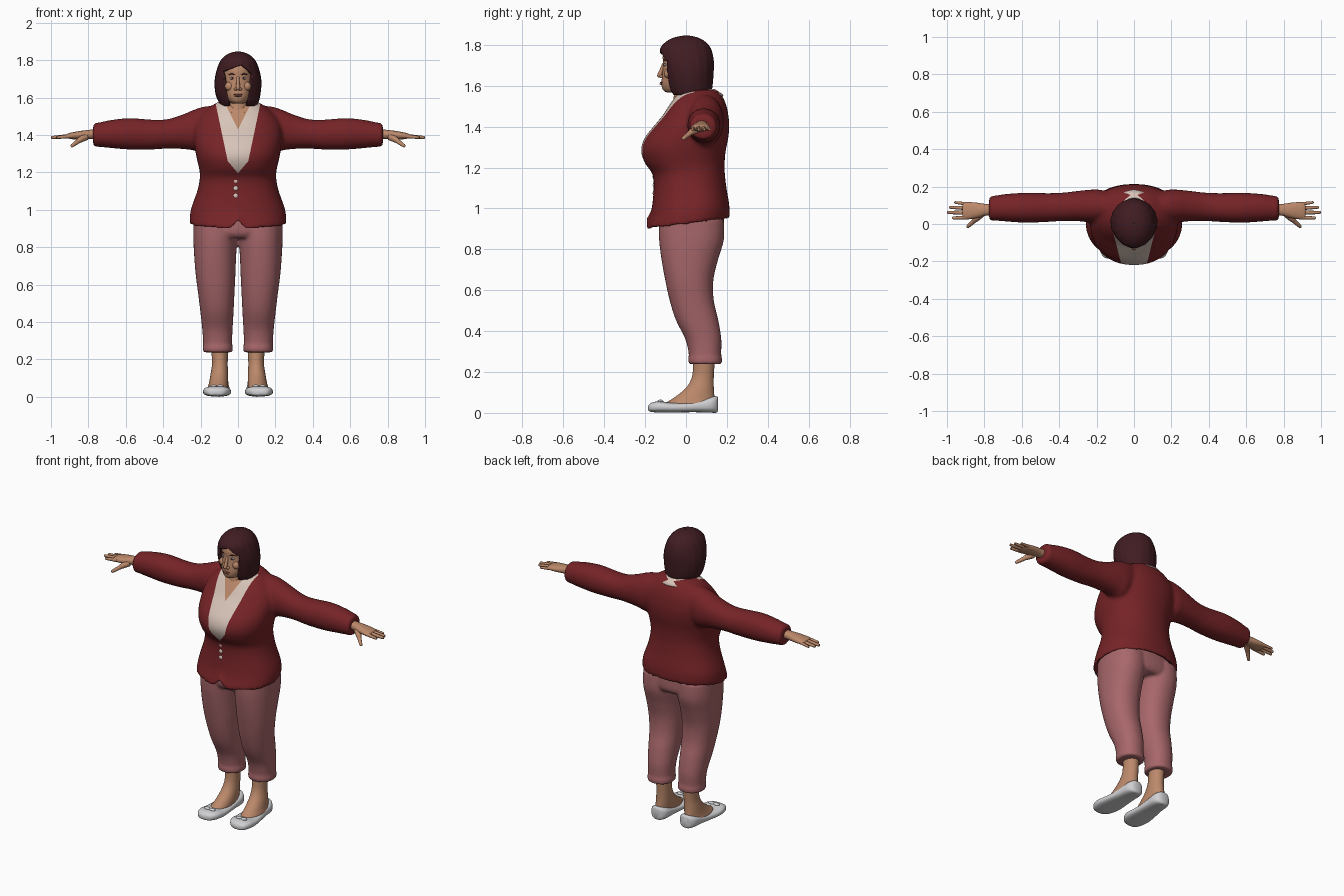
import bpy, bmesh, math
from mathutils import Vector, Matrix

if "Cube" in bpy.data.objects:
    bpy.data.objects.remove(bpy.data.objects["Cube"])


def material(name, rgb):
    m = bpy.data.materials.new(name)
    m.diffuse_color = (*rgb, 1)
    m.use_nodes = True
    m.node_tree.nodes["Principled BSDF"].inputs["Base Color"].default_value = m.diffuse_color
    return m


RED = material("dark red wool", (0.18, 0.017, 0.02))
CREAM = material("cream cotton", (0.68, 0.55, 0.48))
PINK = material("dusty pink", (0.39, 0.135, 0.145))
SKIN = material("skin", (0.50, 0.25, 0.145))
HAIR = material("dark auburn hair", (0.052, 0.012, 0.016))
WHITE = material("white leather", (0.63, 0.63, 0.65))
LIPS = material("lips", (0.30, 0.10, 0.08))
EYE = material("eye white", (0.6, 0.55, 0.5))


def spline(rings, k):
    """Catmull-Rom interpolation through ring tuples."""
    out = []
    for i in range(len(rings) - 1):
        a, b, c, d = (rings[max(0, min(len(rings) - 1, i + j))] for j in (-1, 0, 1, 2))
        for s in range(k):
            t = s / k
            out.append([0.5 * (2 * q + (r - p) * t + (2 * p - 5 * q + 4 * r - w) * t * t
                               + (3 * q - p - 3 * r + w) * t ** 3)
                        for p, q, r, w in zip(a, b, c, d)])
    return out + [list(rings[-1])]


def loft(bm, rings, n=32, k=4, p=1.0, place=lambda u, v, t: (u, v, t), ripple=0):
    """Skin closed rings (t, centre_u, half_u, low_v, high_v)."""
    rows = []
    for t, cu, hu, lo, hi in spline(rings, k):
        row = []
        for i in range(n):
            a = math.tau * i / n
            c, s = math.cos(a), math.sin(a)
            w = 1 + ripple * math.sin(a * 17)
            c = math.copysign(abs(c) ** p, c) * w
            s = math.copysign(abs(s) ** p, s) * w
            row.append(bm.verts.new(place(cu + hu * c, (lo + hi) / 2 + (hi - lo) / 2 * s, t)))
        rows.append(row)
    for r0, r1 in zip(rows, rows[1:]):
        for i in range(n):
            bm.faces.new((r0[i], r0[(i + 1) % n], r1[(i + 1) % n], r1[i]))
    bm.faces.new(rows[0][::-1])
    bm.faces.new(rows[-1])


def tube(bm, p0, p1, r0, r1, n=12):
    """Rounded tapering finger-like form between two points."""
    p0, p1 = Vector(p0), Vector(p1)
    length = (p1 - p0).length
    q = (p1 - p0).to_track_quat('Z', 'Y')
    rings = [(0, 0, r0, -r0, r0), (length * 0.5, 0, (r0 + r1) / 2, -(r0 + r1) / 2, (r0 + r1) / 2),
             (length - r1, 0, r1, -r1, r1), (length - r1 * 0.3, 0, r1 * 0.7, -r1 * 0.7, r1 * 0.7),
             (length, 0, r1 * 0.15, -r1 * 0.15, r1 * 0.15)]
    loft(bm, rings, n, 2, 1, lambda u, v, t: p0 + q @ Vector((u, v, t)))


def ball(bm, centre, size):
    bmesh.ops.create_uvsphere(bm, u_segments=16, v_segments=10, radius=1,
                              matrix=Matrix.Translation(centre) @ Matrix.Diagonal((*size, 1)))


def finish(name, bm, mats, mirror=False, angle=50):
    bmesh.ops.recalc_face_normals(bm, faces=bm.faces[:])
    me = bpy.data.meshes.new(name)
    bm.to_mesh(me)
    bm.free()
    for m in mats:
        me.materials.append(m)
    me.polygons.foreach_set("use_smooth", [True] * len(me.polygons))
    me.set_sharp_from_angle(angle=math.radians(angle))
    ob = bpy.data.objects.new(name, me)
    bpy.context.collection.objects.link(ob)
    if mirror:
        ob.modifiers.new("mirror", 'MIRROR').use_mirror_merge = False
    return ob


def fuse(ob, voxel, smooth):
    """Merge overlapping forms into one smooth skin and return it as a bmesh."""
    r = ob.modifiers.new("fuse", 'REMESH')
    r.mode, r.voxel_size = 'VOXEL', voxel
    s = ob.modifiers.new("relax", 'SMOOTH')
    s.factor, s.iterations = 0.5, smooth
    dg = bpy.context.evaluated_depsgraph_get()
    me = bpy.data.meshes.new_from_object(ob.evaluated_get(dg))
    bpy.data.objects.remove(ob)
    bm = bmesh.new()
    bm.from_mesh(me)
    return bm


def slice_line(bm, x0, z0, slope, s):
    """Cut edges along the line x = s * (x0 + slope * (z - z0)) seen from the front."""
    bmesh.ops.bisect_plane(bm, geom=bm.verts[:] + bm.edges[:] + bm.faces[:], dist=1e-5,
                           plane_co=(s * x0, 0, z0), plane_no=Vector((1, 0, -s * slope)).normalized())


# Jacket: torso and sleeves fused, hem tilted up toward the back
bm = bmesh.new()
torso = [(0.955, 0, .235, -.15, .19), (0.925, 0, .245, -.18, .205), (0.93, 0, .258, -.195, .213),
         (1.0, 0, .252, -.17, .212), (1.1, 0, .218, -.158, .198), (1.17, 0, .204, -.165, .19),
         (1.22, 0, .208, -.2, .189), (1.28, 0, .222, -.22, .194), (1.34, 0, .232, -.205, .206),
         (1.4, 0, .236, -.16, .212), (1.45, 0, .23, -.118, .208), (1.5, 0, .205, -.085, .199),
         (1.55, 0, .15, -.05, .177), (1.58, 0, .1, -.02, .15)]
loft(bm, torso, 48, 4, 0.9,
     lambda u, v, t: (u, v, t + 0.12 * v * max(0, min(1, (1.1 - t) / .17))))
sleeve = [(.08, .09, .07, 1.4, 1.56), (.18, .095, .088, 1.31, 1.552), (.24, .096, .087, 1.318, 1.533),
          (.3, .096, .081, 1.325, 1.508), (.38, .092, .076, 1.327, 1.484), (.46, .088, .077, 1.322, 1.482),
          (.58, .087, .08, 1.322, 1.49), (.68, .087, .074, 1.33, 1.48), (.74, .085, .067, 1.336, 1.467),
          (.765, .083, .066, 1.337, 1.464), (.775, .082, .05, 1.35, 1.45)]
for s in (1, -1):
    loft(bm, sleeve, 32, 4, 0.95, lambda u, v, t: (s * t, u, v))
bm = fuse(finish("jacket", bm, [RED]), 0.011, 5)
for v in bm.verts:  # rounded notch where the jacket fronts meet
    if v.co.y < 0 and v.co.z < 1.0:
        v.co.z += .045 * max(0, 1 - abs(v.co.x) / .05) ** 1.5 * min(1, (1.0 - v.co.z) / .1)
# Shirt panel and open neckline cut into the chest
for s in (1, -1):
    slice_line(bm, .055, 1.26, .21, s)
    slice_line(bm, 0, 1.195, .846, s)
    slice_line(bm, 0, 1.43, .5, s)
for f in bm.faces:
    c = f.calc_center_median()
    x, z = abs(c.x), c.z
    f.material_index = 0
    if c.y < .04 and z > 1.195 and x < min(.055 + (z - 1.26) * .21, (z - 1.195) * .846):
        f.material_index = 2 if x < (z - 1.43) * .5 else 1
finish("jacket_and_shirt", bm, [RED, CREAM, SKIN], angle=70)

# Jacket buttons
bm = bmesh.new()
for z in (1.155, 1.115, 1.075):
    ball(bm, (-.012, -.153, z), (.015, .01, .015))
finish("jacket_buttons", bm, [CREAM])

# Shirt collar: folded strip around the neck with front points
bm = bmesh.new()
rows = []
for i in range(41):
    a = math.radians(22 + 316 * i / 40)
    c, s = math.cos(a), math.sin(a)
    f = (1 + c) / 2
    top, drop = 1.585 - .065 * f ** 1.5, .03 + .045 * f ** 6
    rows.append([bm.verts.new(p) for p in (
        (.078 * s, .03 - .095 * c, top - .02), (.086 * s, .032 - .108 * c, top),
        (.106 * s, .034 - .128 * c, top - drop * .5), ((.118 + .025 * f ** 6) * s, .036 - .148 * c, top - drop))])
for r0, r1 in zip(rows, rows[1:]):
    for j in range(3):
        bm.faces.new((r0[j], r1[j], r1[j + 1], r0[j + 1]))
finish("shirt_collar", bm, [CREAM]).modifiers.new("cloth", 'SOLIDIFY').thickness = 0.008

# Trousers: hips and legs fused
bm = bmesh.new()
loft(bm, [(.85, 0, .2, -.11, .165), (.88, 0, .235, -.13, .185), (.95, 0, .238, -.13, .185),
          (.99, 0, .225, -.12, .18)], 40, 3, 0.9)
leg = [(.238, .108, .074, .02, .17), (.245, .108, .08, .012, .176), (.272, .108, .08, .011, .176),
       (.285, .109, .077, .014, .172), (.36, .11, .081, -.003, .173), (.455, .1125, .089, -.05, .158),
       (.55, .116, .097, -.08, .136), (.65, .12, .106, -.102, .134), (.75, .122, .112, -.12, .157),
       (.85, .121, .118, -.132, .186), (.95, .118, .12, -.132, .185)]
for s in (1, -1):
    loft(bm, leg, 36, 4, 0.92, lambda u, v, t: (s * u, v, t))
finish("trousers", fuse(finish("legs", bm, [PINK]), 0.009, 4), [PINK], angle=70)

# Ankles and feet
bm = bmesh.new()
loft(bm, [(.02, .108, .05, -.11, .13), (.045, .108, .055, -.105, .14), (.07, .104, .052, -.065, .14),
          (.12, .1, .047, -.002, .136), (.18, .097, .042, .03, .136), (.27, .098, .046, .036, .142)],
     28, 4, 1, lambda u, v, t: (u, v, t))
finish("feet", bm, [SKIN], mirror=True)

# Flat shoes with a small bow on the toe
bm = bmesh.new()
loft(bm, [(-.186, .12, .012, .015, .03), (-.178, .118, .042, .007, .044), (-.155, .115, .062, .003, .054),
          (-.12, .113, .073, .002, .056), (-.07, .111, .074, .002, .05), (0, .108, .066, .003, .052),
          (.06, .104, .06, .003, .063), (.12, .102, .056, .001, .078), (.148, .102, .04, .001, .082),
          (.157, .102, .02, .01, .075)], 28, 4, 0.72, lambda u, v, t: (u, t, v))
for dx in (-.018, .018):
    ball(bm, (.113 + dx, -.125, .057), (.02, .014, .008))
finish("shoes", bm, [WHITE], mirror=True)

# Hands: palm, four fingers, thumb
bm = bmesh.new()
loft(bm, [(.74, .078, .032, 1.375, 1.432), (.79, .076, .031, 1.378, 1.428), (.84, .073, .041, 1.376, 1.422),
          (.885, .071, .046, 1.377, 1.414), (.91, .07, .042, 1.382, 1.408), (.918, .07, .03, 1.388, 1.402)],
     24, 3, 0.9, lambda u, v, t: (t, u, v))
for y0, y1, x1, r in ((.035, .032, .972, .0105), (.06, .062, 1.0, .011),
                      (.084, .09, .99, .0105), (.106, .116, .962, .009)):
    tube(bm, (.885, y0, 1.395), (x1, y1, 1.386), r + .001, r * .75)
tube(bm, (.815, .055, 1.39), (.86, .012, 1.365), .02, .014)
tube(bm, (.845, .026, 1.373), (.893, -.018, 1.338), .0135, .009)
finish("hands", bm, [SKIN], mirror=True)

# Neck and head with nose, ears hidden by hair
bm = bmesh.new()
loft(bm, [(1.42, 0, .07, -.06, .09), (1.5, 0, .068, -.066, .09), (1.56, 0, .06, -.058, .085),
          (1.64, 0, .06, -.05, .08)], 28, 3)
loft(bm, [(1.568, 0, .025, -.095, -.02), (1.575, 0, .042, -.108, .01), (1.59, 0, .056, -.117, .03),
          (1.615, 0, .069, -.12, .05), (1.65, 0, .079, -.117, .08), (1.705, 0, .083, -.112, .1),
          (1.75, 0, .08, -.113, .1), (1.79, 0, .065, -.09, .08), (1.812, 0, .02, -.04, .03)], 36, 4)
tube(bm, (0, -.107, 1.71), (0, -.134, 1.64), .008, .011)
for s in (1, -1):
    ball(bm, (s * .012, -.12, 1.645), (.009, .01, .008))
    ball(bm, (s * .046, -.088, 1.66), (.024, .02, .024))
finish("head_and_neck", bm, [SKIN])

# Facial features
for name, mat, y, size in (("eyes", EYE, -.1, (.014, .009, .0065)), ("irises", HAIR, -.1045, (.006, .006, .006))):
    bm = bmesh.new()
    ball(bm, (.031, y, 1.703), size)
    finish(name, bm, [mat], mirror=True)
bm = bmesh.new()
tube(bm, (.014, -.108, 1.722), (.034, -.104, 1.728), .0035, .004)
tube(bm, (.03, -.105, 1.728), (.052, -.09, 1.721), .004, .002)
finish("eyebrows", bm, [HAIR], mirror=True)
bm = bmesh.new()
ball(bm, (0, -.119, 1.616), (.024, .009, .004))
ball(bm, (0, -.119, 1.609), (.02, .01, .005))
finish("mouth", bm, [LIPS])

# Bob hair: shell with a face opening and a swept fringe
bm = bmesh.new()
loft(bm, [(1.556, .005, .098, -.07, .118), (1.58, .003, .108, -.085, .126), (1.62, 0, .12, -.098, .131),
          (1.68, 0, .125, -.114, .135), (1.73, 0, .118, -.125, .134), (1.78, 0, .102, -.127, .122),
          (1.81, 0, .083, -.105, .1), (1.832, 0, .056, -.07, .068), (1.843, 0, .026, -.03, .032),
          (1.846, 0, .004, -.003, .005)], 68, 5, 1, ripple=0.008)
for s in (1, -1):
    slice_line(bm, .05, 1.58, .2, s)
for slope in (.35, -.9):
    bmesh.ops.bisect_plane(bm, geom=bm.verts[:] + bm.edges[:] + bm.faces[:], dist=1e-5,
                           plane_co=(.02, 0, 1.775), plane_no=Vector((-slope, 0, 1)).normalized())
gone = []
for f in bm.faces:
    c = f.calc_center_median()
    fringe = 1.775 + min(.35 * (c.x - .02), -.9 * (c.x - .02))
    if len(f.verts) > 20 or c.z < 1.558 and abs(f.normal.z) > .95:
        gone.append(f)
    elif c.y < 0 and abs(c.x) < .05 + .2 * (c.z - 1.58) and c.z < fringe:
        gone.append(f)
bmesh.ops.delete(bm, geom=gone, context='FACES')
shell = finish("hair", bm, [HAIR], angle=80).modifiers.new("thickness", 'SOLIDIFY')
shell.thickness, shell.offset = 0.014, -1
